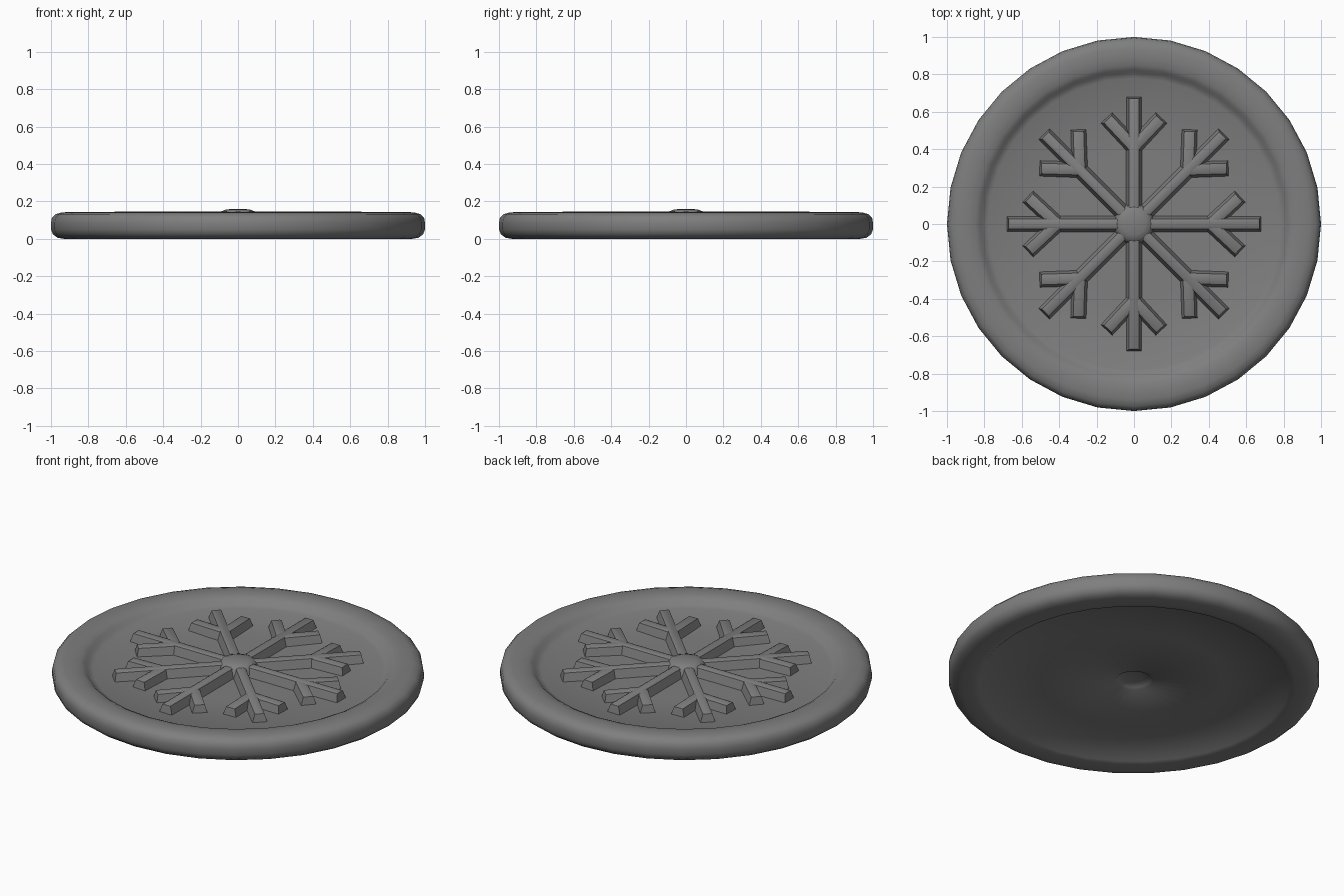
import bpy, bmesh, math
from mathutils import Vector, Matrix

if "Cube" in bpy.data.objects:
    bpy.data.objects.remove(bpy.data.objects["Cube"])

grey = bpy.data.materials.new("mid grey")
grey.diffuse_color = (0.21, 0.21, 0.21, 1)
grey.use_nodes = True
grey.node_tree.nodes["Principled BSDF"].inputs["Base Color"].default_value = grey.diffuse_color


def finish(name, bm, angle):
    bmesh.ops.remove_doubles(bm, verts=bm.verts, dist=1e-5)
    bmesh.ops.recalc_face_normals(bm, faces=bm.faces)
    mesh = bpy.data.meshes.new(name)
    bm.to_mesh(mesh)
    bm.free()
    mesh.materials.append(grey)
    ob = bpy.data.objects.new(name, mesh)
    bpy.context.collection.objects.link(ob)
    bpy.ops.object.select_all(action='DESELECT')
    ob.select_set(True)
    bpy.context.view_layer.objects.active = ob
    bpy.ops.object.shade_smooth_by_angle(angle=math.radians(angle))
    return ob


def lathe(name, profile, steps, angle=50):
    bm = bmesh.new()
    vs = [bm.verts.new((r, 0, z)) for r, z in profile]
    es = [bm.edges.new(p) for p in zip(vs, vs[1:])]
    bmesh.ops.spin(bm, geom=vs + es, cent=(0, 0, 0), axis=(0, 0, 1),
                   angle=math.tau, steps=steps)
    return finish(name, bm, angle)


FLOOR, TOP = 0.09, 0.143

# round medallion: rounded rim, sunken face, hollowed underside with a dimple
lathe("medallion", [
    (0, FLOOR), (0.4, FLOOR), (0.78, FLOOR + 0.005), (0.81, 0.108), (0.825, 0.125),
    (0.85, 0.137), (0.89, TOP), (0.94, 0.142), (0.975, 0.132), (0.995, 0.112),
    (1.0, 0.085), (1.0, 0.05), (0.99, 0.025), (0.965, 0.006), (0.93, 0),
    (0.87, 0), (0.835, 0.006), (0.815, 0.024), (0.5, 0.026), (0.1, 0.026),
    (0.09, 0.036), (0.05, 0.046), (0, 0.048)], 32)

# domed hub in the middle of the snowflake
lathe("hub", [(0.115, FLOOR - 0.01), (0.105, 0.13), (0.09, 0.147),
              (0.06, 0.158), (0, 0.16)], 12)


def bar(bm, start, end, low, high, top):
    """Raised bar with sloping sides and a narrow flat top."""
    a, b = Vector(start), Vector(end)
    d = (b - a).normalized()
    n = Vector((-d.y, d.x))
    rings = []
    for half, z, grow in ((low, FLOOR - 0.01, 0.012), (high, top - 0.006, 0.0),
                          (high * 0.55, top, -0.01)):
        pts = (a - n * half, b + d * grow - n * half,
               b + d * grow + n * half, a + n * half)
        rings.append([bm.verts.new((p.x, p.y, z)) for p in pts])
    for r0, r1 in zip(rings, rings[1:]):
        for i in range(4):
            j = (i + 1) % 4
            bm.faces.new((r0[i], r0[j], r1[j], r1[i]))
    bm.faces.new(rings[-1])
    bm.faces.new(rings[0][::-1])


# eight snowflake arms, each with a forked pair of branches
for k in range(8):
    bm = bmesh.new()
    bar(bm, (0.04, 0), (0.67, 0), 0.045, 0.026, 0.145)
    for side in (-1, 1):
        bar(bm, (0.41, 0), (0.56, side * 0.14), 0.045, 0.028, 0.142)
    bmesh.ops.rotate(bm, verts=bm.verts, cent=(0, 0, 0),
                     matrix=Matrix.Rotation(k * math.pi / 4, 3, 'Z'))
    finish("snowflake_arm_%d" % (k + 1), bm, 40)
